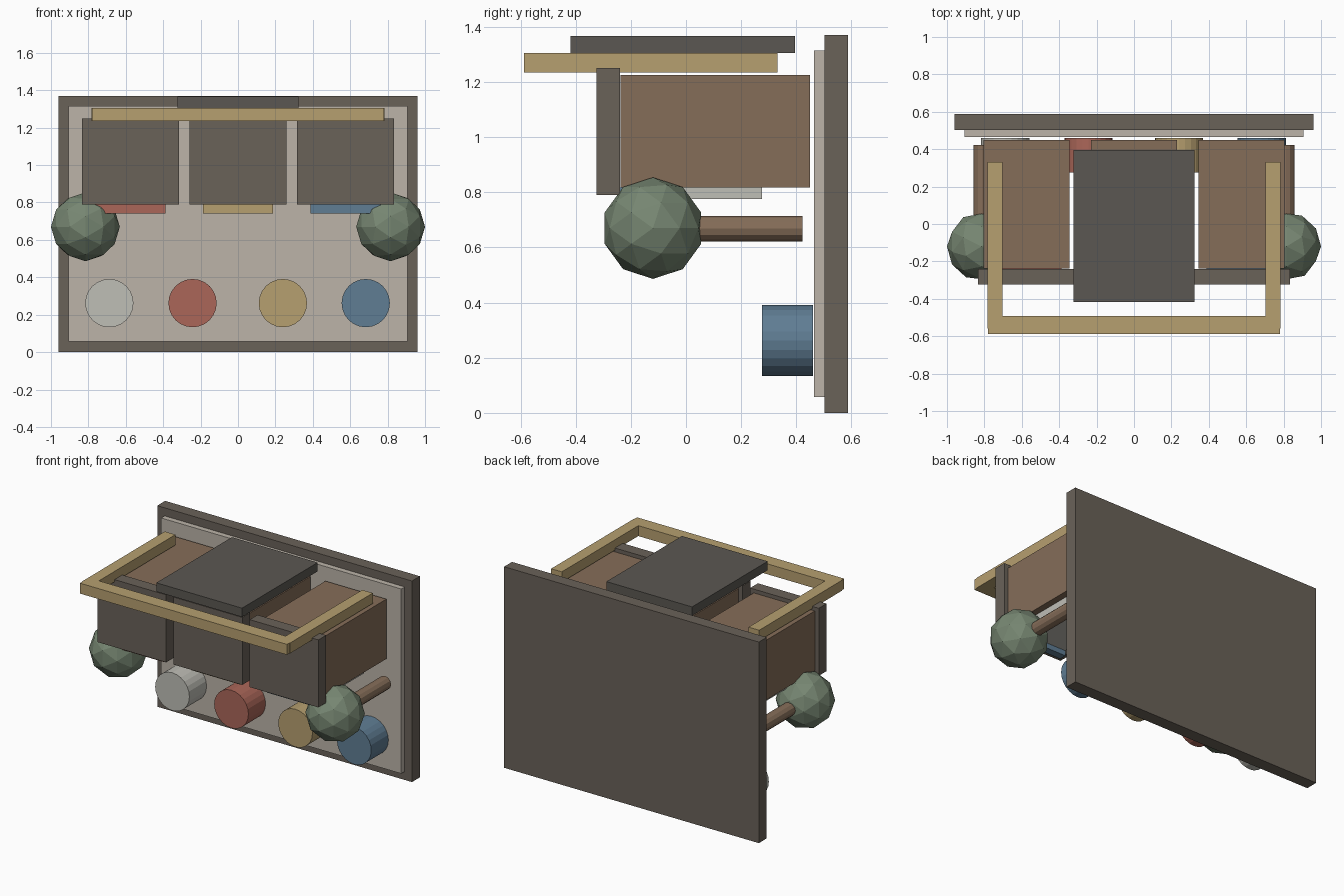
import bpy
from math import pi
from mathutils import Matrix

if "Cube" in bpy.data.objects:
    bpy.data.objects.remove(bpy.data.objects["Cube"])

# Palette (display values converted to linear)
def material(name, *rgb):
    m = bpy.data.materials.new(name)
    m.diffuse_color = [((c / 224 + 0.055) / 1.055) ** 2.4 for c in rgb] + [1]
    m.use_nodes = True
    m.node_tree.nodes["Principled BSDF"].inputs["Base Color"].default_value = m.diffuse_color
    return m

FRAME = material("dark_wood", 93, 86, 78)
PANEL = material("pale_panel", 165, 158, 148)
BROWN = material("brown_wood", 117, 96, 78)
GOLD = material("gold", 160, 140, 98)
SLAB = material("charcoal", 80, 77, 72)
GREEN = material("green", 104, 118, 100)
RED = material("red", 150, 90, 78)
BLUE = material("blue", 84, 110, 130)
LIGHT = material("light_grey", 168, 167, 160)


def finish(name, mat):
    ob = bpy.context.object
    ob.name = name
    ob.data.materials.append(mat)
    return ob


def box(name, mat, x0, x1, y0, y1, z0, z1):
    bpy.ops.mesh.primitive_cube_add(size=1)
    ob = finish(name, mat)
    ob.data.transform(
        Matrix.Translation(((x0 + x1) / 2, (y0 + y1) / 2, (z0 + z1) / 2))
        @ Matrix.Diagonal((x1 - x0, y1 - y0, z1 - z0, 1)))
    return ob


def rod(name, mat, x, z, r, y0, y1, sides):
    bpy.ops.mesh.primitive_cylinder_add(
        vertices=sides, radius=r, depth=y1 - y0,
        location=(x, (y0 + y1) / 2, z), rotation=(pi / 2, 0, 0))
    return finish(name, mat)


# Back board and inset panel
box("back_board", FRAME, -0.96, 0.96, 0.502, 0.587, 0, 1.37)
box("back_panel", PANEL, -0.905, 0.905, 0.465, 0.502, 0.057, 1.315)

# Three boxes with front plates, a plate beneath and a coloured tab
for i, (cx, tint) in enumerate(((-0.574, RED), (0, GOLD), (0.574, BLUE))):
    box(f"box_{i}", BROWN, cx - 0.23, cx + 0.23, -0.238, 0.45, 0.818, 1.225)
    box(f"box_front_{i}", FRAME, cx - 0.259, cx + 0.259, -0.324, -0.24, 0.79, 1.25)
    box(f"under_plate_{i}", LIGHT, cx - 0.185, cx + 0.185, -0.19, 0.275, 0.775, 0.818)
    box(f"colour_tab_{i}", tint, cx - 0.187, cx + 0.187, -0.24, -0.19, 0.74, 0.818)

# Row of four round pegs
for i, (x, m) in enumerate(((-0.688, LIGHT), (-0.243, RED), (0.24, GOLD), (0.683, BLUE))):
    rod(f"round_peg_{i}", m, x, 0.262, 0.129, 0.275, 0.46, 24)

# Side balls on rods; the ball's pole points along x
for side, s in (("left", -1), ("right", 1)):
    bpy.ops.mesh.primitive_ico_sphere_add(subdivisions=2, radius=0.184)
    ball = finish(f"{side}_ball", GREEN)
    ball.data.transform(Matrix(((0, 0, 1, 0), (1, 0, 0, 0), (0, 1, 0, 0), (0, 0, 0, 1))))
    ball.location = (s * 0.816, -0.12, 0.67)
    rod(f"{side}_ball_rod", BROWN, s * 0.812, 0.668, 0.046, -0.05, 0.423, 12)

# U-shaped rail
box("rail_front", GOLD, -0.78, 0.78, -0.587, -0.492, 1.235, 1.306)
box("rail_left", GOLD, -0.784, -0.704, -0.56, 0.332, 1.235, 1.306)
box("rail_right", GOLD, 0.704, 0.784, -0.56, 0.332, 1.235, 1.306)

# Top slab
box("top_slab", SLAB, -0.323, 0.323, -0.418, 0.396, 1.306, 1.366)
